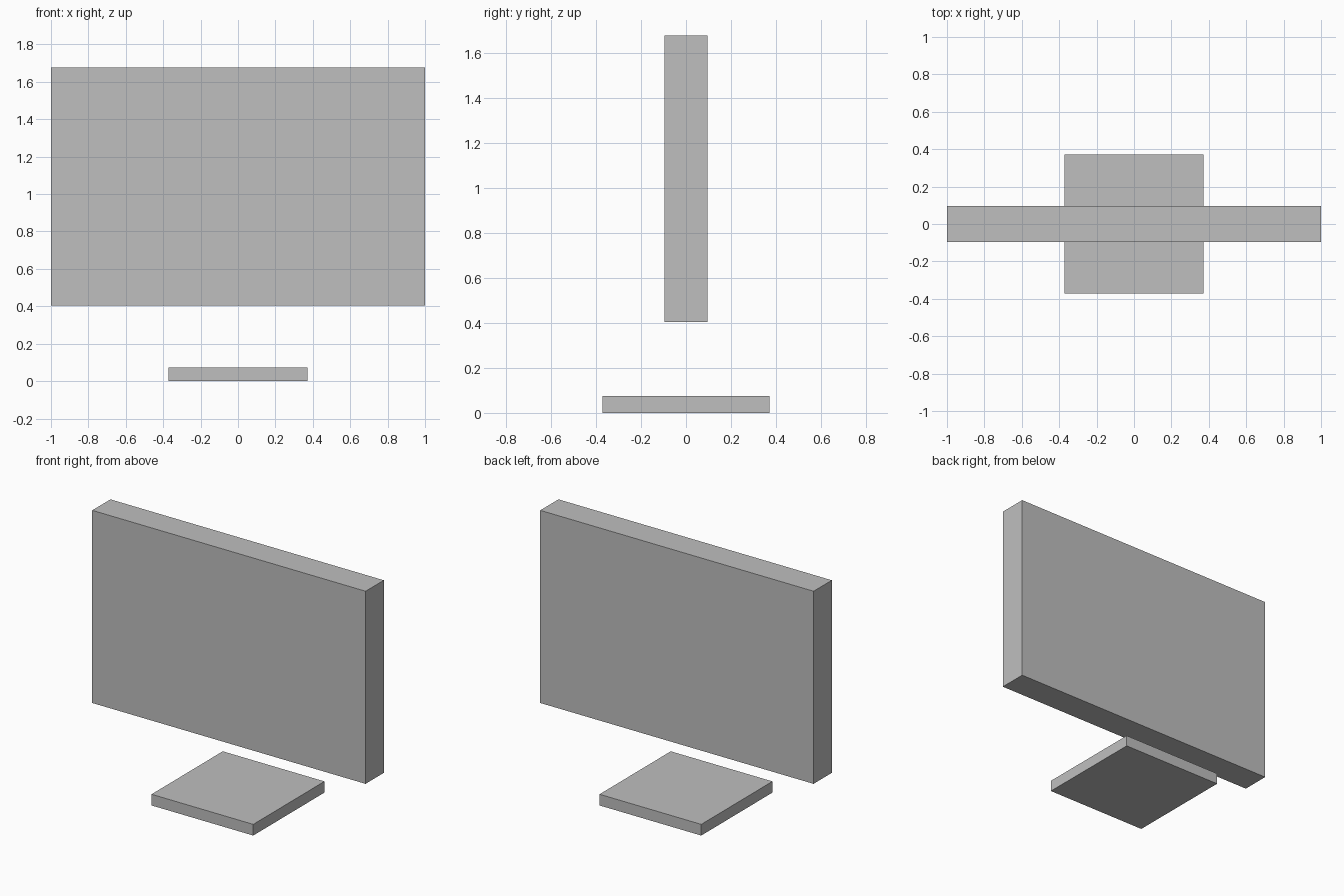
import bpy

# Remove the default object
cube = bpy.data.objects.get("Cube")
if cube:
    bpy.data.objects.remove(cube, do_unlink=True)

# Single plain grey
GREY = (0.52, 0.52, 0.52, 1.0)
grey = bpy.data.materials.new("plain_grey")
grey.use_nodes = True
grey.diffuse_color = GREY
for node in grey.node_tree.nodes:
    if node.type == 'BSDF_PRINCIPLED':
        node.inputs["Base Color"].default_value = GREY


def box(name, width, depth, bottom, top):
    """Flat-faced box centred on x and y, between two heights."""
    bpy.ops.mesh.primitive_cube_add(size=1, location=(0, 0, (bottom + top) / 2))
    obj = bpy.context.object
    obj.name = obj.data.name = name
    obj.scale = (width, depth, top - bottom)
    bpy.ops.object.transform_apply(location=False, rotation=False, scale=True)
    obj.data.materials.append(grey)
    return obj


# Foot on the ground and the separate panel above it
box("stand_base", 0.744, 0.744, 0, 0.074)
box("screen_panel", 2.0, 0.19, 0.404, 1.678)
